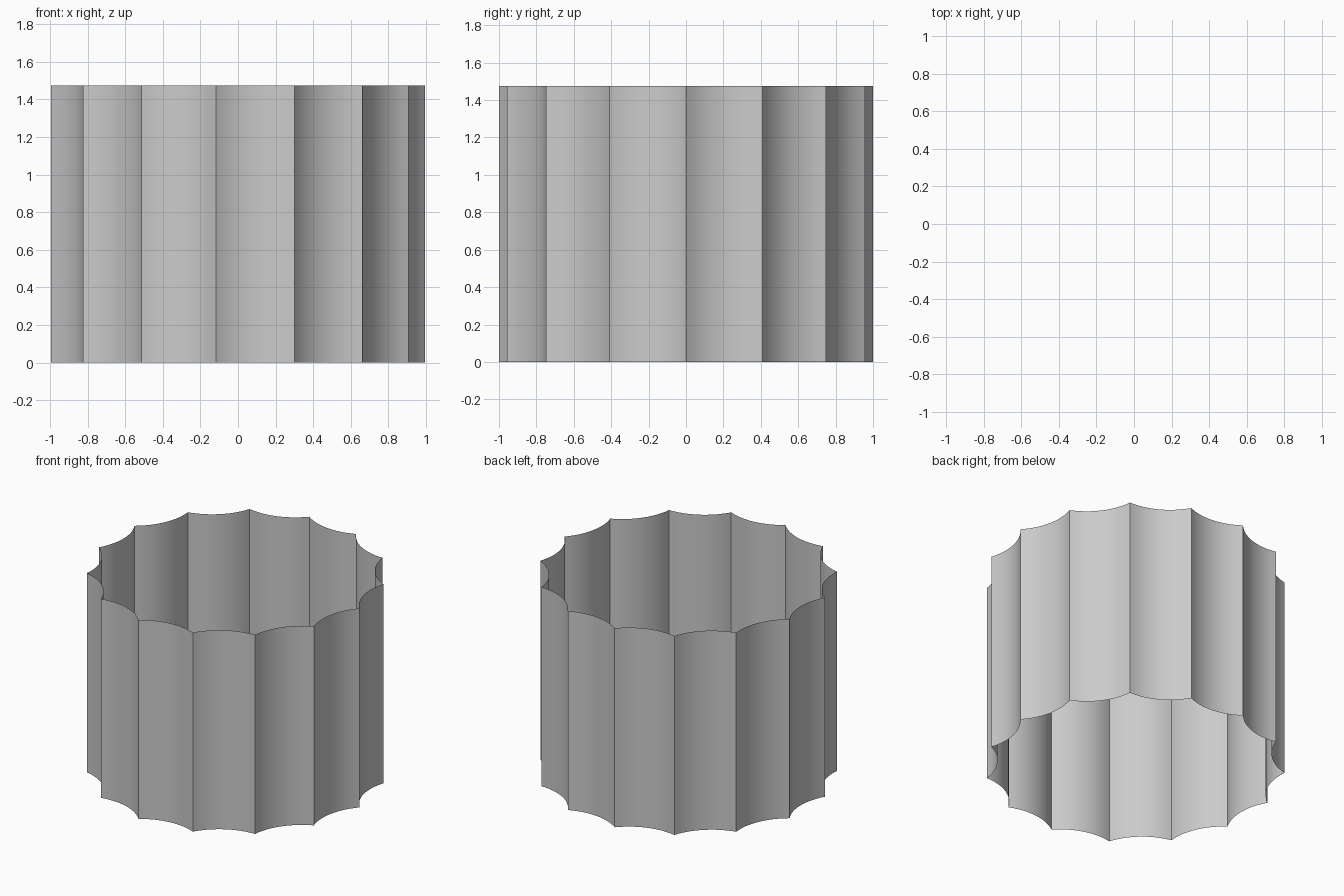
import bpy, bmesh, math
from mathutils import Vector

if "Cube" in bpy.data.objects:
    bpy.data.objects.remove(bpy.data.objects["Cube"])

FLUTES, SEGS = 15, 12
HEIGHT = 1.475
R = 1 / math.sin(math.radians(96))         # widest cusp reaches y = 1
SHIFT = R * (1 - math.cos(math.radians(12))) / 2   # centre odd-sided ring on x


def cusp(i):
    a = math.tau * i / FLUTES
    return Vector((R * math.cos(a), R * math.sin(a)))


# Cross-section: each flute is a 60 degree concave arc between two sharp cusps
outline = []
chord = (cusp(1) - cusp(0)).length
for i in range(FLUTES):
    mid_dir = math.tau * (i + 0.5) / FLUTES
    u = Vector((math.cos(mid_dir), math.sin(mid_dir)))
    t = Vector((-u.y, u.x))
    centre = (cusp(i) + cusp(i + 1)) / 2 + u * chord * math.cos(math.pi / 6)
    for k in range(SEGS):
        a = math.radians(-30 + 60 * k / SEGS)
        outline.append(centre + chord * (t * math.sin(a) - u * math.cos(a)))

# Open fluted drum: thin wall without caps
bm = bmesh.new()
rings = [[bm.verts.new((p.x - SHIFT, p.y, z)) for p in outline] for z in (0, HEIGHT)]
n = len(outline)
for i in range(n):
    j = (i + 1) % n
    bm.faces.new((rings[0][i], rings[0][j], rings[1][j], rings[1][i]))
mesh = bpy.data.meshes.new("fluted_column_drum")
bm.to_mesh(mesh)
bm.free()
drum = bpy.data.objects.new("fluted_column_drum", mesh)
bpy.context.collection.objects.link(drum)

# Smooth flutes, sharp cusps
bpy.context.view_layer.objects.active = drum
drum.select_set(True)
bpy.ops.object.shade_smooth_by_angle(angle=math.radians(30))
